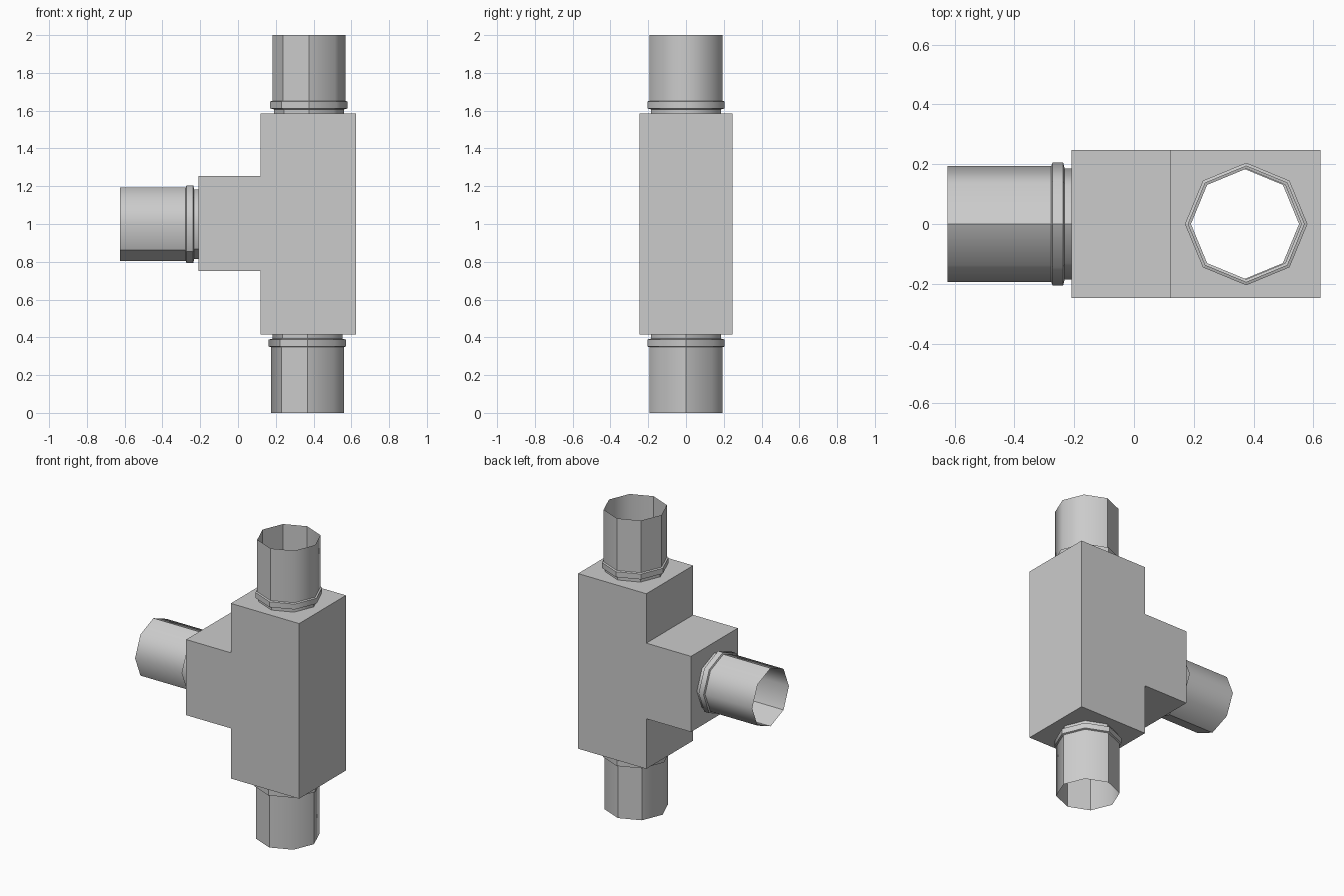
import bpy, bmesh, math
from mathutils import Vector

if "Cube" in bpy.data.objects:
    bpy.data.objects.remove(bpy.data.objects["Cube"])

HALF_Y = 0.247
# pipe profile: (radius, distance from the body face)
PROFILE = [(0.185, 0), (0.185, 0.022), (0.205, 0.027), (0.205, 0.063),
           (0.194, 0.067), (0.194, 0.415)]
X, Y, Z = Vector((1, 0, 0)), Vector((0, 1, 0)), Vector((0, 0, 1))

# each branch: name, face centre, pipe offset, outward axis, u, v, half sizes, sharp corners
BRANCHES = [
    ("top_pipe", Vector((0.3725, 0, 1.585)), X * 0.003, Z, X, Y, (0.2525, HALF_Y), {2, 3, 4, 5, 6}),
    ("bottom_pipe", Vector((0.3725, 0, 0.415)), X * -0.005, -Z, X, Y, (0.2525, HALF_Y), {0, 2, 3, 5, 6}),
    ("side_pipe", Vector((-0.21, 0, 1.0025)), Z * -0.004, -X, Y, Z, (HALF_Y, 0.2525), {2, 5, 6}),
]


def octagon(centre, u, v, r):
    return [centre + u * r * math.cos(k * math.pi / 4) + v * r * math.sin(k * math.pi / 4)
            for k in range(8)]


def square(centre, u, v, half):
    # corners and midpoints, matching the octagon corners
    signs = [(1, 0), (1, 1), (0, 1), (-1, 1), (-1, 0), (-1, -1), (0, -1), (1, -1)]
    return [centre + u * a * half[0] + v * b * half[1] for a, b in signs]


def add_face(bm, verts, outward):
    f = bm.faces.new(verts)
    f.normal_update()
    if f.normal.dot(outward) < 0:
        f.normal_flip()
    return f


def finish(bm, name):
    bmesh.ops.remove_doubles(bm, verts=bm.verts, dist=1e-5)
    mesh = bpy.data.meshes.new(name)
    bm.to_mesh(mesh)
    bm.free()
    bpy.context.collection.objects.link(bpy.data.objects.new(name, mesh))


# hollow tee body: outline in x, z, running anticlockwise
T = [(0.12, 0.415), (0.625, 0.415), (0.625, 1.585), (0.12, 1.585),
     (0.12, 1.255), (-0.21, 1.255), (-0.21, 0.75), (0.12, 0.75)]
bm = bmesh.new()
for s in (-1, 1):
    add_face(bm, [bm.verts.new((x, s * HALF_Y, z)) for x, z in T], Y * s)
for i, (x0, z0) in enumerate(T):
    if i in (0, 2, 5):      # these faces carry pipe openings
        continue
    x1, z1 = T[(i + 1) % len(T)]
    corners = [(x0, -HALF_Y, z0), (x1, -HALF_Y, z1), (x1, HALF_Y, z1), (x0, HALF_Y, z0)]
    add_face(bm, [bm.verts.new(c) for c in corners], Vector((z1 - z0, 0, x0 - x1)))
for name, c, off, axis, u, v, half, sharp in BRANCHES:
    outer = [bm.verts.new(p) for p in square(c, u, v, half)]
    inner = [bm.verts.new(p) for p in octagon(c + off, u, v, PROFILE[0][0])]
    for k in range(8):
        n = (k + 1) % 8
        add_face(bm, [outer[k], outer[n], inner[n], inner[k]], axis)
finish(bm, "tee_body")

# open eight-sided pipes with neck and collar
for name, c, off, axis, u, v, half, sharp in BRANCHES:
    bm = bmesh.new()
    base = c + off
    rings = [[bm.verts.new(p) for p in octagon(base + axis * d, u, v, r)] for r, d in PROFILE]
    for a, b in zip(rings, rings[1:]):
        for k in range(8):
            n = (k + 1) % 8
            radial = (a[k].co + a[n].co) / 2 - base
            radial -= axis * radial.dot(axis)
            add_face(bm, [a[k], a[n], b[n], b[k]], radial).smooth = True
    for ring in rings:
        for k in range(8):
            bm.edges.get((ring[k], ring[(k + 1) % 8])).smooth = False
    for a, b in zip(rings, rings[1:]):
        for k in sharp:
            bm.edges.get((a[k], b[k])).smooth = False
    finish(bm, name)
